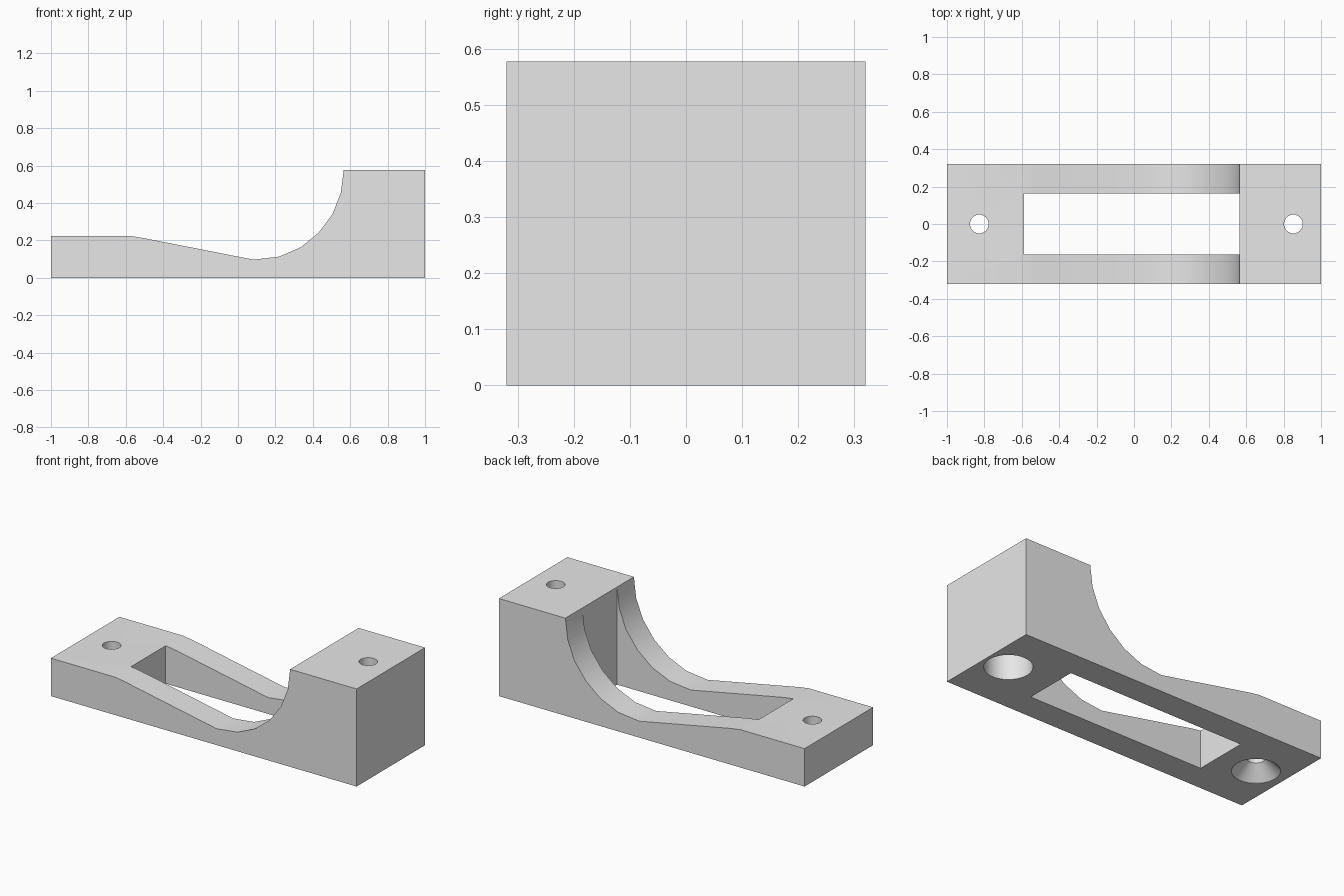
import bpy
import bmesh
from math import cos, sin, pi, radians

cube = bpy.data.objects.get("Cube")
if cube:
    bpy.data.objects.remove(cube, do_unlink=True)

HALF_WIDTH = 0.32
LOW, HIGH = 0.224, 0.577

grey = bpy.data.materials.new("light grey")
grey.use_nodes = True
grey.diffuse_color = (0.8, 0.8, 0.8, 1)
grey.node_tree.nodes["Principled BSDF"].inputs["Base Color"].default_value = (0.8, 0.8, 0.8, 1)


def make_object(name, bm):
    bmesh.ops.recalc_face_normals(bm, faces=bm.faces)
    mesh = bpy.data.meshes.new(name)
    bm.to_mesh(mesh)
    bm.free()
    mesh.materials.append(grey)
    obj = bpy.data.objects.new(name, mesh)
    bpy.context.collection.objects.link(obj)
    return obj


def extrude_profile(name, points, half):
    """Side outline in x, z drawn out symmetrically along y."""
    bm = bmesh.new()
    face = bm.faces.new([bm.verts.new((x, -half, z)) for x, z in points])
    new = bmesh.ops.extrude_face_region(bm, geom=[face])["geom"]
    moved = [v for v in new if isinstance(v, bmesh.types.BMVert)]
    bmesh.ops.translate(bm, verts=moved, vec=(0, 2 * half, 0))
    return make_object(name, bm)


def lathe(name, x, profile, sides=40):
    """Closed solid of stacked rings, given as radius, z."""
    bm = bmesh.new()
    rings = [[bm.verts.new((x + r * cos(2 * pi * i / sides), r * sin(2 * pi * i / sides), z))
              for i in range(sides)] for r, z in profile]
    for a, b in zip(rings, rings[1:]):
        for i in range(sides):
            j = (i + 1) % sides
            bm.faces.new((a[i], a[j], b[j], b[i]))
    bm.faces.new(rings[0])
    bm.faces.new(rings[-1])
    return make_object(name, bm)


# Body: low end, sloping rails, curved rise and tall end
outline = [(-1, 0), (1, 0), (1, HIGH), (0.565, HIGH), (0.55, 0.455), (0.505, 0.34),
           (0.43, 0.24), (0.335, 0.163), (0.22, 0.113), (0.083, 0.097),
           (-0.52, 0.215), (-0.58, LOW), (-1, LOW)]
body = extrude_profile("mounting_bracket", outline, HALF_WIDTH)

# Central slot
slot = extrude_profile("slot_cutter", [(-0.587, -0.1), (0.564, -0.1), (0.564, 0.7), (-0.587, 0.7)], 0.162)

# Countersunk screw holes; the tall end is counterbored to the same remaining thickness
BORE, HEAD, SINK = 0.05, 0.128, 0.078
seat = HIGH - LOW
low_hole = lathe("low_hole_cutter", -0.827,
                 [(HEAD, -0.1), (HEAD, 0.001), (BORE, SINK), (BORE, 0.7)])
tall_hole = lathe("tall_hole_cutter", 0.852,
                  [(HEAD, -0.1), (HEAD, seat), (BORE, seat + SINK), (BORE, 0.7)])

bpy.ops.object.select_all(action="DESELECT")
bpy.context.view_layer.objects.active = body
body.select_set(True)
for cutter in (slot, low_hole, tall_hole):
    cutter.hide_render = True
    mod = body.modifiers.new(cutter.name, "BOOLEAN")
    mod.operation = "DIFFERENCE"
    mod.solver = "EXACT"
    mod.object = cutter
    bpy.ops.object.modifier_apply(modifier=mod.name)
    bpy.data.objects.remove(cutter, do_unlink=True)

bpy.ops.object.shade_smooth_by_angle(angle=radians(30))
